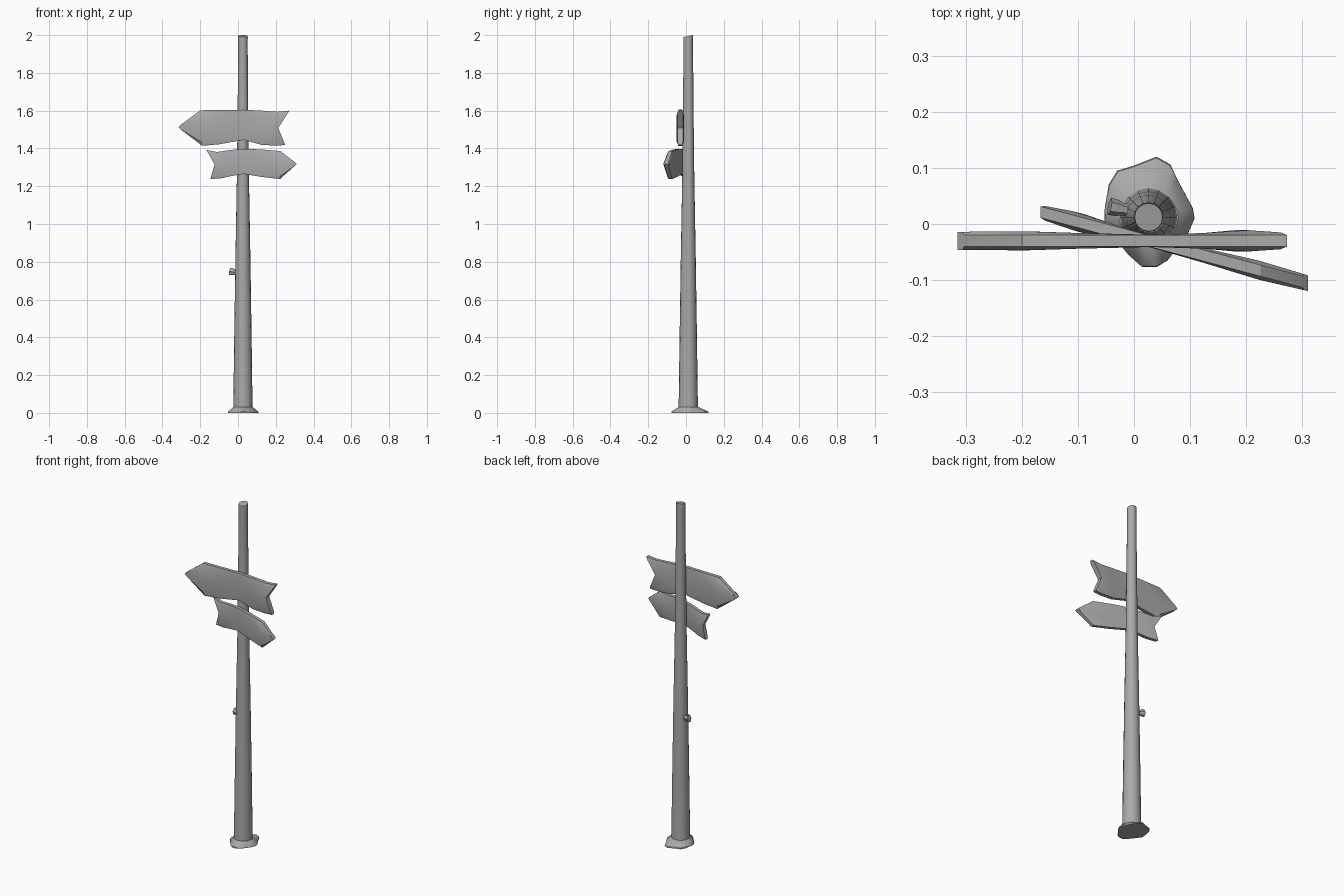
import bpy, bmesh
from math import cos, sin, pi, radians
from mathutils import Vector

old = bpy.data.objects.get("Cube")
if old:
    bpy.data.objects.remove(old, do_unlink=True)

GREY = (0.4, 0.4, 0.4, 1)
mat = bpy.data.materials.new("weathered grey")
mat.use_nodes = True
mat.diffuse_color = GREY
mat.node_tree.nodes["Principled BSDF"].inputs["Base Color"].default_value = GREY

PX, PY = 0.026, 0.012  # pole axis


def finish(bm, name, angle):
    bmesh.ops.recalc_face_normals(bm, faces=bm.faces)
    mesh = bpy.data.meshes.new(name)
    bm.to_mesh(mesh)
    bm.free()
    mesh.materials.append(mat)
    for p in mesh.polygons:
        p.use_smooth = True
    mesh.set_sharp_from_angle(angle=radians(angle))
    ob = bpy.data.objects.new(name, mesh)
    bpy.context.collection.objects.link(ob)
    return ob


def loft(bm, rings):
    """Bridge closed rings of points and return the vertex rings."""
    loops = [[bm.verts.new(p) for p in ring] for ring in rings]
    for a, b in zip(loops, loops[1:]):
        n = len(a)
        for i in range(n):
            j = (i + 1) % n
            bm.faces.new((a[i], a[j], b[j], b[i]))
    return loops


def circle(r, z, tilt=0.0, n=16):
    return [(PX + r * cos(2 * pi * i / n), PY + r * sin(2 * pi * i / n),
             z + tilt * sin(2 * pi * i / n)) for i in range(n)]


# Tapered pole with a slightly slanted, lipped top
bm = bmesh.new()
profile = [(0.052, 0.0), (0.051, 0.03), (0.046, 0.4), (0.040, 0.8),
           (0.032, 1.25), (0.028, 1.6), (0.025, 1.97)]
rings = [circle(r, z) for r, z in profile]
rings += [circle(0.026, 1.984, 0.004), circle(0.025, 1.995, 0.005)]
loops = loft(bm, rings)
bm.faces.new(loops[0])
bm.faces.new(loops[-1])
finish(bm, "pole", 35)

# Irregular mound of earth at the foot
outline = [(0.04, 0.12), (0.065, 0.106), (0.077, 0.08), (0.105, 0.028),
           (0.108, 0.01), (0.095, -0.02), (0.075, -0.045), (0.06, -0.065),
           (0.04, -0.077), (0.015, -0.077), (-0.01, -0.055), (-0.03, -0.03),
           (-0.053, 0.003), (-0.052, 0.03), (-0.045, 0.07), (-0.03, 0.095),
           (0.0, 0.104)]


def shrunk(blend, z):
    ring = []
    for x, y in outline:
        d = Vector((x - PX, y - PY))
        r = d.length * (1 - blend) + 0.05 * blend
        d = d.normalized() * r
        ring.append((PX + d.x, PY + d.y, z))
    return ring


bm = bmesh.new()
loops = loft(bm, [shrunk(0, 0), shrunk(0.04, 0.007), shrunk(0.9, 0.03)])
bm.faces.new(loops[0])
bm.faces.new(loops[-1])
finish(bm, "base_mound", 40)


# Arrow boards: columns of (x top, x middle, x bottom, z top, z bottom, half depth)
ROWS = (0, 0.1, 0.5, 0.9, 1)
RIM = 0.010


def board(name, columns, y0, slope):
    rings = []
    for xt, xm, xb, zt, zb, depth in columns:
        front, back = [], []
        for r in ROWS:
            x = xt + (xm - xt) * r * 2 if r <= 0.5 else xm + (xb - xm) * (r * 2 - 1)
            z = zt + (zb - zt) * r
            h = RIM if r in (0, 1) else depth
            y = y0 + slope * (x - PX)
            front.append((x, y - h, z))
            back.append((x, y + h, z))
        rings.append(front + back[::-1])
    bm = bmesh.new()
    loops = loft(bm, rings)
    for end in (loops[0], loops[-1]):
        for i in range(len(ROWS) - 1):
            bm.faces.new((end[i], end[i + 1], end[-2 - i], end[-1 - i]))
    return finish(bm, name, 30)


board("upper_arrow_board", [
    (-0.303, -0.315, -0.303, 1.525, 1.500, 0.016),
    (-0.200, -0.200, -0.190, 1.602, 1.414, 0.017),
    (-0.100, -0.100, -0.100, 1.603, 1.422, 0.014),
    (0.030, 0.030, 0.030, 1.605, 1.445, 0.011),
    (0.125, 0.125, 0.125, 1.600, 1.419, 0.014),
    (0.210, 0.180, 0.200, 1.594, 1.415, 0.019),
    (0.273, 0.213, 0.250, 1.600, 1.418, 0.015)], -0.030, 0)

board("lower_arrow_board", [
    (-0.167, -0.124, -0.146, 1.392, 1.238, 0.013),
    (-0.113, -0.085, -0.087, 1.381, 1.242, 0.017),
    (-0.040, -0.040, -0.040, 1.392, 1.253, 0.013),
    (0.030, 0.030, 0.030, 1.398, 1.265, 0.011),
    (0.120, 0.120, 0.120, 1.395, 1.250, 0.013),
    (0.225, 0.225, 0.222, 1.386, 1.238, 0.017),
    (0.301, 0.310, 0.301, 1.327, 1.308, 0.014)], -0.030, -0.266)

# Short broken branch stub on the right side of the pole
bm = bmesh.new()
axis = Vector((-0.95, 0.2, 0.15)).normalized()
side = axis.cross(Vector((0, 0, 1))).normalized()
up = side.cross(axis)
root = Vector((PX - 0.025, 0.022, 0.742))
rings = []
for dist, r in ((0, 0.017), (0.022, 0.016), (0.032, 0.021), (0.046, 0.022)):
    rings.append([root + axis * dist + (side * 0.7 * cos(k * pi / 3) + up * sin(k * pi / 3)) * r
                  for k in range(6)])
loops = loft(bm, rings)
bm.faces.new(loops[0])
bm.faces.new(loops[-1])
finish(bm, "branch_stub", 30)
